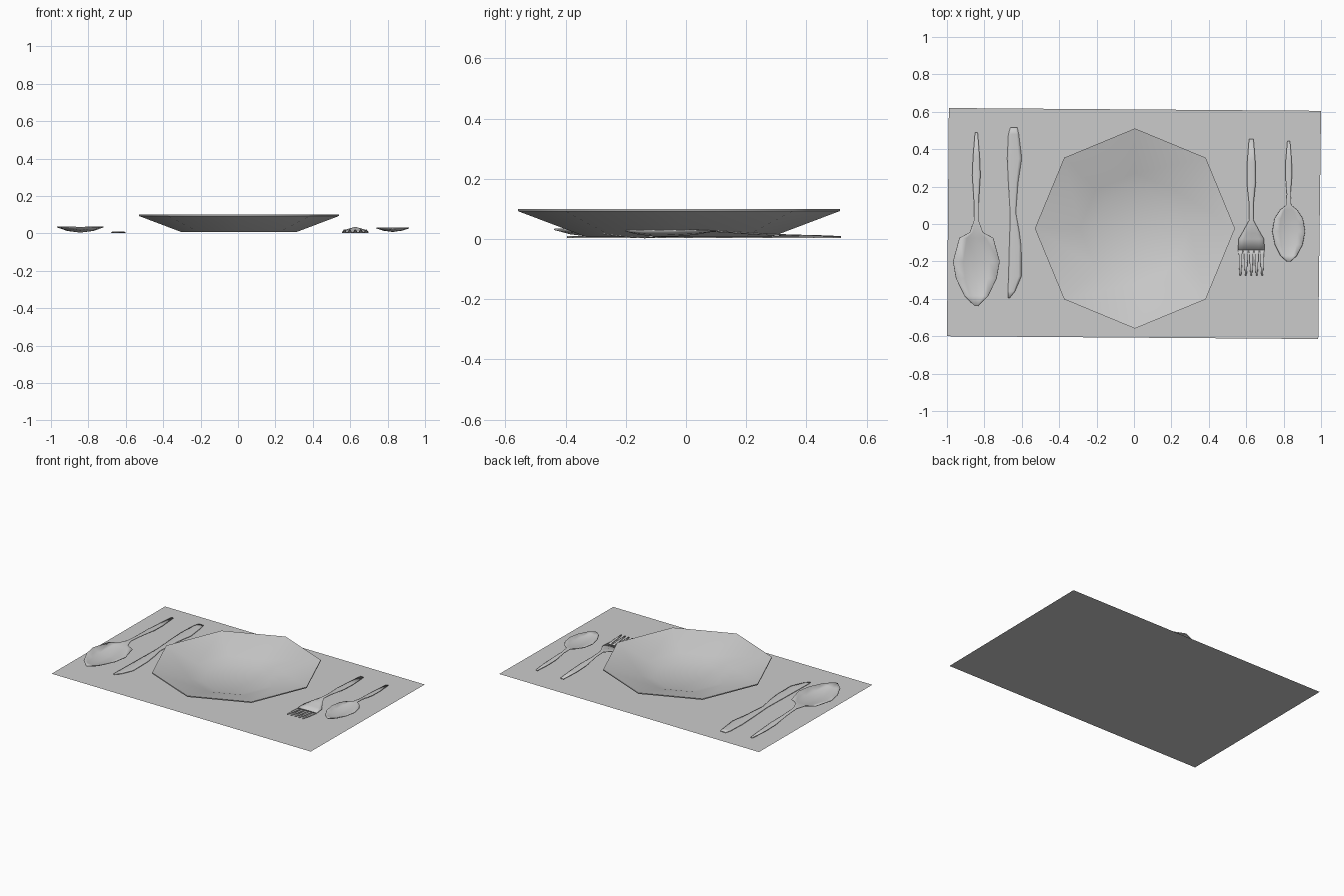
import bpy, bmesh, math


def finish(name, bm, thickness=0, smooth=40):
    me = bpy.data.meshes.new(name)
    bm.to_mesh(me)
    bm.free()
    ob = bpy.data.objects.new(name, me)
    bpy.context.collection.objects.link(ob)
    bpy.ops.object.select_all(action='DESELECT')
    ob.select_set(True)
    bpy.context.view_layer.objects.active = ob
    if thickness:
        mod = ob.modifiers.new("thickness", 'SOLIDIFY')
        mod.thickness = thickness
        mod.offset = -1
    bpy.ops.object.shade_smooth_by_angle(angle=math.radians(smooth))
    return ob


def strip(bm, rows):
    """Sheet lofted down -y; rows are (y, x_left, x_right, edge_z, middle_z)."""
    prev = None
    for y, x0, x1, ze, zm in rows:
        row = []
        for t in (0, 0.22, 0.5, 0.78, 1):
            k = 1 - abs(2 * t - 1) ** 2
            row.append(bm.verts.new((x0 + (x1 - x0) * t, y, ze + (zm - ze) * k)))
        if prev:
            for i in range(4):
                bm.faces.new((prev[i], row[i], row[i + 1], prev[i + 1]))
        prev = row


def centred(cx, rows):
    return [(y, cx - w, cx + w, ze, zm) for y, w, ze, zm in rows]


# Placemat: one flat, slightly turned sheet
bm = bmesh.new()
bm.faces.new([bm.verts.new((x, y, 0)) for x, y in
              ((-1, -0.60), (0.985, -0.615), (1, 0.605), (-0.99, 0.62))])
finish("placemat", bm)

# Plate: eight-sided profile of revolution
bm = bmesh.new()
profile = [(0.305, 0.006), (0.535, 0.093), (0.535, 0.10), (0.295, 0.037), (0.22, 0.012)]
rings = []
for r, z in profile:
    rings.append([bm.verts.new((0.005 + r * math.cos(i * math.pi / 4),
                                -0.024 + r * math.sin(i * math.pi / 4), z))
                  for i in range(8)])
for a, b in zip(rings, rings[1:]):
    for i in range(8):
        j = (i + 1) % 8
        bm.faces.new((a[i], a[j], b[j], b[i]))
bm.faces.new(rings[0][::-1])
bm.faces.new(rings[-1])
finish("plate", bm, smooth=50)

# Large spoon
bm = bmesh.new()
strip(bm, centred(-0.843, [
    (0.49, 0.007, 0.012, 0.012), (0.36, 0.018, 0.013, 0.014), (0.26, 0.022, 0.018, 0.020),
    (0.12, 0.013, 0.027, 0.029), (0.02, 0.012, 0.033, 0.034), (-0.045, 0.035, 0.036, 0.032),
    (-0.075, 0.09, 0.036, 0.026), (-0.20, 0.124, 0.036, 0.008), (-0.29, 0.108, 0.036, 0.008),
    (-0.385, 0.062, 0.036, 0.020), (-0.437, 0.008, 0.035, 0.034)]))
finish("large_spoon", bm, 0.004)

# Small spoon
bm = bmesh.new()
strip(bm, centred(0.827, [
    (0.445, 0.007, 0.012, 0.012), (0.34, 0.016, 0.014, 0.015), (0.26, 0.018, 0.017, 0.019),
    (0.16, 0.010, 0.025, 0.026), (0.10, 0.014, 0.030, 0.030), (0.075, 0.045, 0.031, 0.026),
    (0.03, 0.075, 0.031, 0.018), (-0.04, 0.087, 0.031, 0.012), (-0.11, 0.073, 0.031, 0.013),
    (-0.17, 0.042, 0.031, 0.021), (-0.20, 0.008, 0.031, 0.030)]))
finish("small_spoon", bm, 0.004)

# Knife
bm = bmesh.new()
strip(bm, [(y, a, b, 0.008, 0.010) for y, a, b in (
    (0.515, -0.661, -0.624), (0.48, -0.672, -0.616), (0.35, -0.678, -0.600),
    (0.22, -0.672, -0.620), (0.06, -0.662, -0.632), (-0.03, -0.664, -0.615),
    (-0.12, -0.667, -0.603), (-0.28, -0.671, -0.602), (-0.36, -0.674, -0.636),
    (-0.395, -0.674, -0.664))])
finish("knife", bm, 0.005)

# Fork: handle and head, then a row of tines
bm = bmesh.new()
strip(bm, centred(0.627, [
    (0.455, 0.012, 0.012, 0.012), (0.33, 0.022, 0.014, 0.016), (0.22, 0.024, 0.019, 0.022),
    (0.10, 0.011, 0.027, 0.029), (0.02, 0.012, 0.032, 0.034), (-0.05, 0.050, 0.020, 0.024),
    (-0.08, 0.068, 0.012, 0.013), (-0.14, 0.071, 0.008, 0.006)]))
for i in range(5):
    cx = 0.569 + i * 0.029
    strip(bm, centred(cx, [(-0.14, 0.013, 0.007, 0.007), (-0.16, 0.009, 0.008, 0.008),
                           (-0.22, 0.008, 0.013, 0.013), (-0.275, 0.004, 0.020, 0.020)]))
finish("fork", bm, 0.004)
